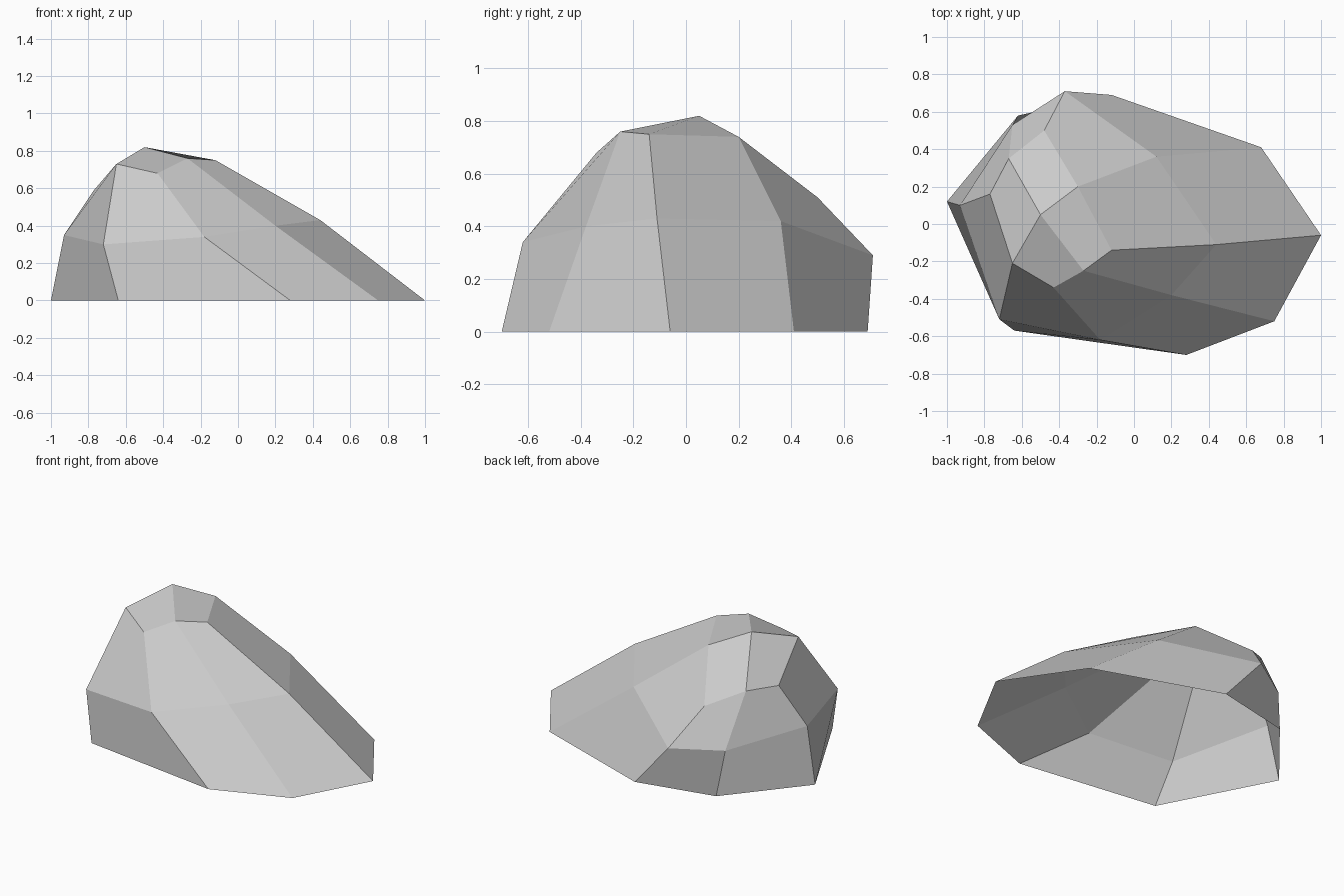
import bpy
import bmesh

default_cube = bpy.data.objects.get("Cube")
if default_cube:
    bpy.data.objects.remove(default_cube, do_unlink=True)


def make_material(name, colour):
    material = bpy.data.materials.new(name)
    material.use_nodes = True
    material.diffuse_color = colour
    shader = material.node_tree.nodes["Principled BSDF"]
    shader.inputs["Base Color"].default_value = colour
    return material


# Three uneven rings of corners, counterclockwise from the low left tip
ground_ring = [(1, -.06, 0), (.68, .41, 0), (-.12, .69, 0), (-.62, .58, 0),
               (-1, .12, 0), (-.64, -.57, 0), (.28, -.7, 0), (.75, -.52, 0)]
middle_ring = [(.44, -.11, .43), (.12, .36, .42), (-.37, .71, .29), (-.65, .53, .28),
               (-.93, .1, .35), (-.72, -.51, .3), (-.18, -.62, .34), (.2, -.38, .4)]
upper_ring = [(-.12, -.14, .75), (-.3, .2, .74), (-.48, .5, .51), (-.67, .35, .6),
              (-.77, .16, .59), (-.65, -.21, .73), (-.43, -.34, .68), (-.27, -.25, .76)]
peak_point = (-.5, .05, .82)

bm = bmesh.new()
rings = [[bm.verts.new(point) for point in ring]
         for ring in (ground_ring, middle_ring, upper_ring)]
peak = bm.verts.new(peak_point)
sides = len(ground_ring)

# Faceted side walls, left open underneath
for lower, upper in zip(rings, rings[1:]):
    for i in range(sides):
        j = (i + 1) % sides
        bm.faces.new((lower[i], lower[j], upper[j], upper[i]))

# Crown of four facets meeting at the peak
crown = rings[-1]
for i in range(1, sides, 2):
    bm.faces.new((peak, crown[i], crown[(i + 1) % sides], crown[(i + 2) % sides]))

mesh = bpy.data.meshes.new("rock")
bm.to_mesh(mesh)
bm.free()
mesh.materials.append(make_material("stone grey", (0.6, 0.6, 0.6, 1)))
rock = bpy.data.objects.new("rock", mesh)
bpy.context.scene.collection.objects.link(rock)
